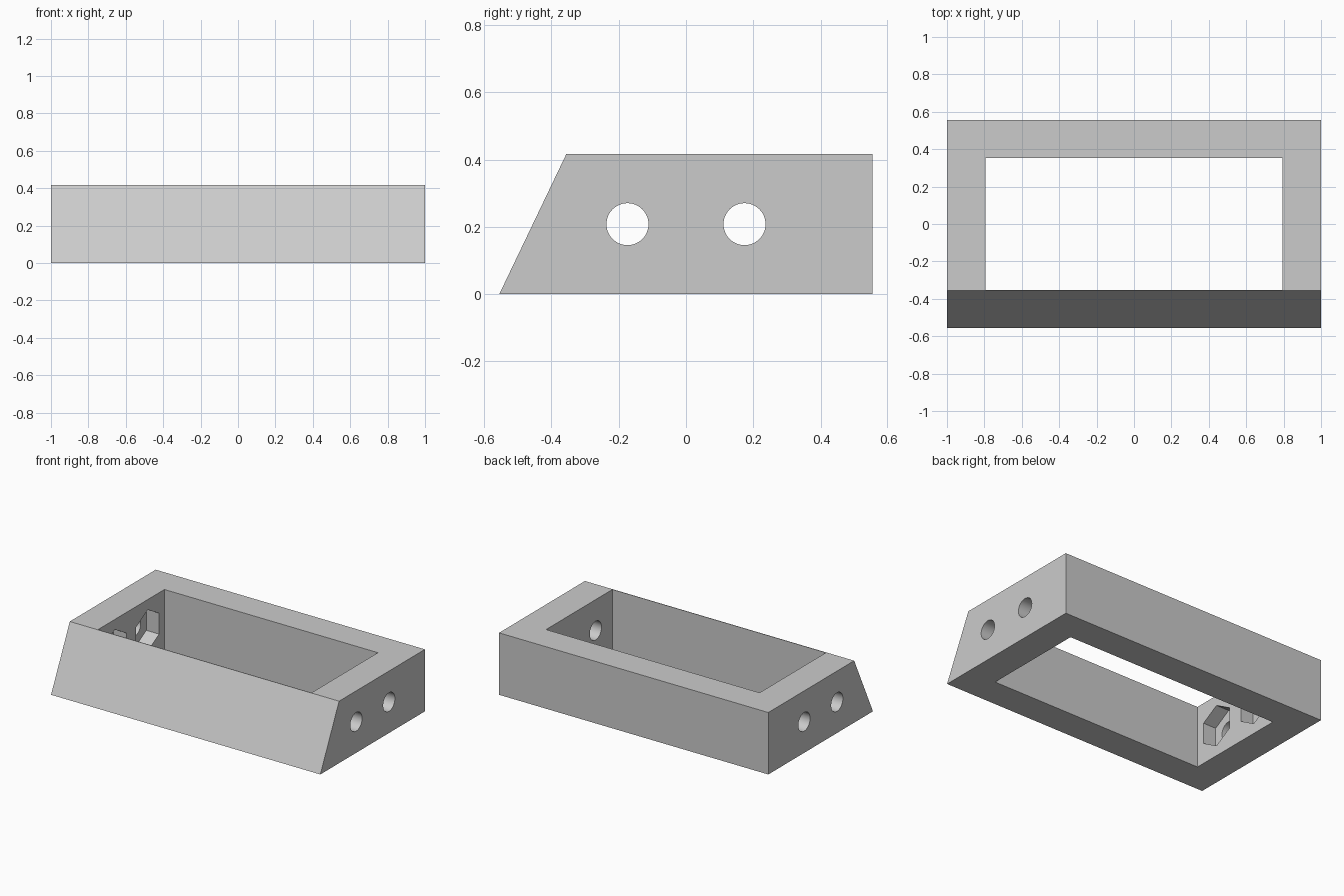
import bpy, bmesh, math
from mathutils import Matrix

if "Cube" in bpy.data.objects:
    bpy.data.objects.remove(bpy.data.objects["Cube"], do_unlink=True)

HALF_X, HALF_Y, HEIGHT = 1.0, 0.555, 0.416
INNER_X, INNER_Y = 0.793, 0.352
HOLE_Y, HOLE_R = 0.174, 0.0625
NUT_R, NUT_DEPTH = 0.14, 0.095

grey = bpy.data.materials.new("light grey")
grey.use_nodes = True
colour = (0.6, 0.6, 0.6, 1)
grey.diffuse_color = colour
grey.node_tree.nodes["Principled BSDF"].inputs["Base Color"].default_value = colour


def make(name, bm):
    bmesh.ops.recalc_face_normals(bm, faces=bm.faces)
    mesh = bpy.data.meshes.new(name)
    bm.to_mesh(mesh)
    bm.free()
    mesh.materials.append(grey)
    obj = bpy.data.objects.new(name, mesh)
    bpy.context.collection.objects.link(obj)
    return obj


def prism_x(name, sides, radius, x0, x1, y):
    """Prism along x with a corner pointing up."""
    bm = bmesh.new()
    place = Matrix.Translation(((x0 + x1) / 2, y, HEIGHT / 2)) @ Matrix.Rotation(math.pi / 2, 4, "Y")
    bmesh.ops.create_cone(bm, cap_ends=True, segments=sides, radius1=radius,
                          radius2=radius, depth=abs(x1 - x0))
    # Turn so that a corner lies on the vertical axis
    corner = bm.verts[:][0].co
    turn = Matrix.Rotation(-math.atan2(corner.y, corner.x), 4, "Z")
    bm.transform(place @ turn)
    return make(name, bm)


# Frame body: side profile with a sloping front, extruded along x
bm = bmesh.new()
profile = [(-HALF_Y, 0), (HALF_Y, 0), (HALF_Y, HEIGHT), (-0.356, HEIGHT)]
face = bm.faces.new([bm.verts.new((-HALF_X, y, z)) for y, z in profile])
ext = bmesh.ops.extrude_face_region(bm, geom=[face])
moved = [v for v in ext["geom"] if isinstance(v, bmesh.types.BMVert)]
bmesh.ops.translate(bm, verts=moved, vec=(2 * HALF_X, 0, 0))
frame = make("frame", bm)

# Central opening
bm = bmesh.new()
bmesh.ops.create_cube(bm, size=2, matrix=Matrix.Diagonal((INNER_X, INNER_Y, 1, 1)))
cutters = [make("opening_cutter", bm)]

# Bolt holes and hexagonal nut pockets in both end walls
for side in (-1, 1):
    for y in (-HOLE_Y, HOLE_Y):
        cutters.append(prism_x("bolt_hole_cutter", 48, HOLE_R, side * 0.7, side * 1.1, y))
        cutters.append(prism_x("nut_pocket_cutter", 6, NUT_R, side * 0.7,
                               side * (INNER_X + NUT_DEPTH), y))

# Cut everything out of the frame
bpy.context.view_layer.objects.active = frame
for cutter in cutters:
    mod = frame.modifiers.new("cut", "BOOLEAN")
    mod.operation = "DIFFERENCE"
    mod.solver = "EXACT"
    mod.object = cutter
    bpy.ops.object.modifier_apply(modifier=mod.name)
    bpy.data.objects.remove(cutter, do_unlink=True)

bpy.ops.object.select_all(action="DESELECT")
frame.select_set(True)
bpy.ops.object.shade_smooth_by_angle(angle=math.radians(25))
